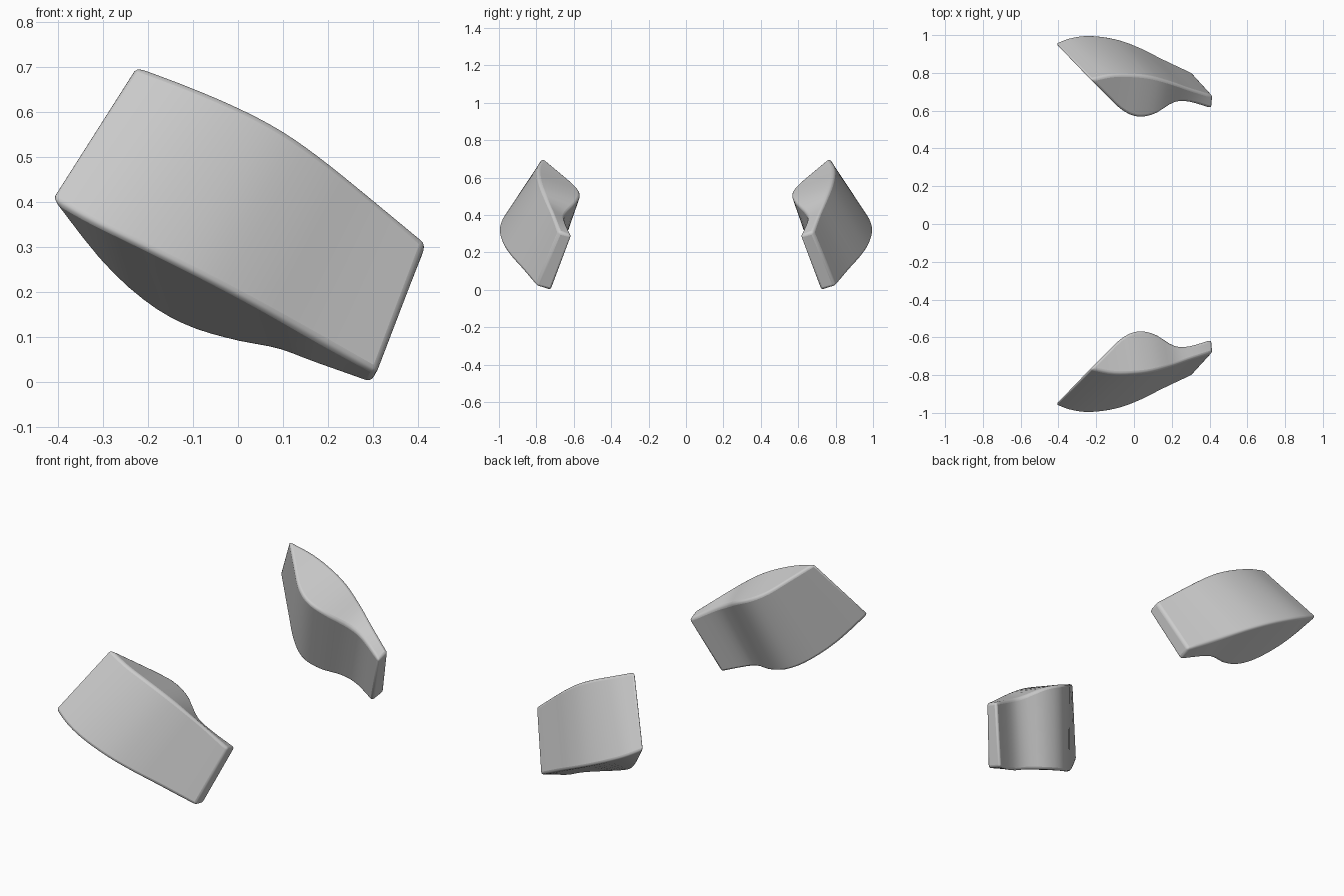
import bpy, bmesh
from mathutils import Vector

if "Cube" in bpy.data.objects:
    bpy.data.objects.remove(bpy.data.objects["Cube"])

N = 22  # samples along each profile curve


def spline(pts, n=N):
    """Sample a Catmull-Rom curve through the points."""
    p = [Vector(q) for q in pts]
    p = [2 * p[0] - p[1]] + p + [2 * p[-1] - p[-2]]
    out = []
    for k in range(n + 1):
        u = k / n * (len(pts) - 1)
        i = min(int(u), len(pts) - 2)
        t = u - i
        a, b, c, d = p[i:i + 4]
        out.append(0.5 * (2 * b + (c - a) * t + (2 * a - 5 * b + 4 * c - d) * t ** 2
                          + (3 * b - a - 3 * c + d) * t ** 3))
    return out


# Edge curves from the thin tip to the tail: upper and lower end, outer and inner side
top_out = [(-.23, -.765, .705), (-.11, -.79, .66), (0, -.79, .613), (.1, -.778, .56),
           (.2, -.75, .49), (.3, -.715, .41), (.418, -.68, .31)]
top_in = [(-.23, -.765, .705), (-.14, -.675, .63), (-.06, -.60, .565), (.02, -.565, .52),
          (.11, -.58, .475), (.21, -.64, .41), (.29, -.645, .365), (.412, -.61, .29)]
low_out = [(-.418, -.96, .41), (-.33, -.99, .36), (-.23, -1.0, .31), (-.1, -.982, .245),
           (.02, -.94, .182), (.15, -.875, .11), (.308, -.80, .02)]
low_in = [(-.418, -.96, .41), (-.3, -.855, .26), (-.2, -.76, .17), (-.11, -.71, .12),
          (-.01, -.71, .09), (.09, -.745, .07), (.17, -.76, .04), (.295, -.72, -.003)]

bm = bmesh.new()


def verts(curve):
    return [bm.verts.new(c) for c in spline(curve)]


to, ti, lo, li = (verts(c) for c in (top_out, top_in, low_out, low_in))


def strip(a, b):
    for i in range(N):
        bm.faces.new((a[i], a[i + 1], b[i + 1], b[i]))


# Outer wall, lower end, inner wall, upper end, then the tail
strip(to, lo)
strip(lo, li)
strip(li, ti)
strip(ti, to)
bm.faces.new((to[-1], ti[-1], li[-1], lo[-1]))
bmesh.ops.remove_doubles(bm, verts=bm.verts, dist=1e-4)
bmesh.ops.recalc_face_normals(bm, faces=bm.faces)

mesh = bpy.data.meshes.new("curved_block")
bm.to_mesh(mesh)
bm.free()
block = bpy.data.objects.new("curved_block_pair", mesh)
bpy.context.collection.objects.link(block)
bpy.context.view_layer.objects.active = block
block.select_set(True)

# Soft edges, then the mirrored twin
bev = block.modifiers.new("soft_edges", 'BEVEL')
bev.width = 0.014
bev.segments = 3
bev.limit_method = 'ANGLE'
bev.angle_limit = 0.7
mir = block.modifiers.new("twin", 'MIRROR')
mir.use_axis = (False, True, False)
mir.use_mirror_merge = False
bpy.ops.object.shade_smooth_by_angle(angle=0.6)
